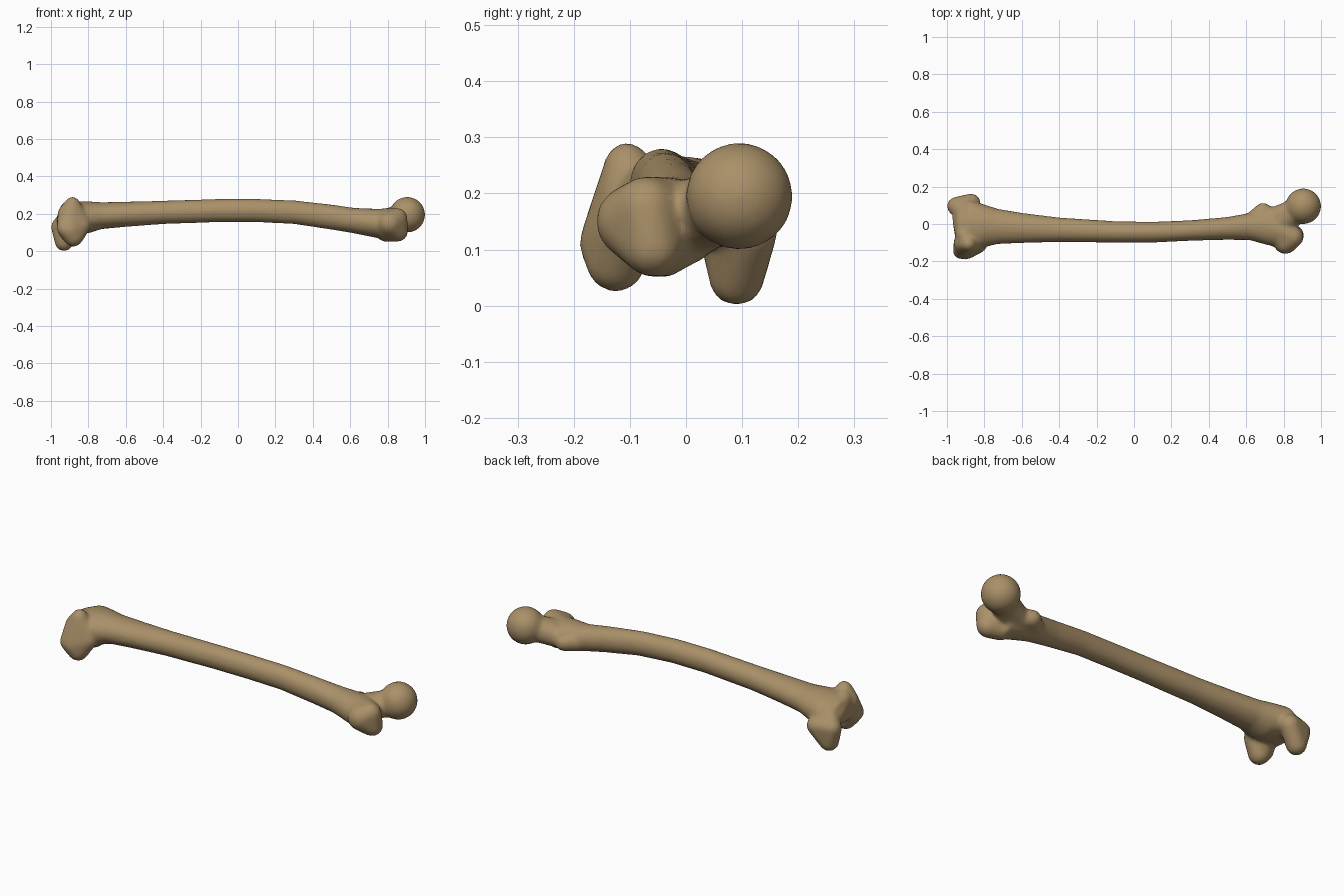
import bpy
import bmesh
from math import cos, sin, tau
from mathutils import Vector

cube = bpy.data.objects.get("Cube")
if cube:
    bpy.data.objects.remove(cube, do_unlink=True)

SIDES = 20
bm = bmesh.new()


def loft(sections):
    """Closed tube along x through oval sections (x, y min, y max, z min, z max)."""
    rings = []
    for x, y0, y1, z0, z1 in sections:
        ring = []
        for i in range(SIDES):
            a = tau * i / SIDES
            y = (y0 + y1) / 2 + (y1 - y0) / 2 * cos(a)
            z = (z0 + z1) / 2 + (z1 - z0) / 2 * sin(a)
            ring.append(bm.verts.new((x, y, z)))
        rings.append(ring)
    for a, b in zip(rings, rings[1:]):
        for i in range(SIDES):
            j = (i + 1) % SIDES
            bm.faces.new((a[i], a[j], b[j], b[i]))
    bm.faces.new(rings[0])
    bm.faces.new(rings[-1])


def lump(*balls):
    """Convex body wrapped round balls (x, y, z, radius)."""
    ball = bmesh.new()
    bmesh.ops.create_icosphere(ball, subdivisions=3, radius=1)
    unit = [v.co.copy() for v in ball.verts]
    ball.free()
    verts = [bm.verts.new(Vector((x, y, z)) + p * r)
             for x, y, z, r in balls for p in unit]
    bmesh.ops.convex_hull(bm, input=verts, use_existing_faces=False)
    loose = [v for v in bm.verts if not v.link_faces]
    bmesh.ops.delete(bm, geom=loose, context='VERTS')


# Bowed shaft, flaring at both ends
loft([
    (-.95, -.12, .08, .11, .24),
    (-.88, -.155, .13, .10, .265),
    (-.80, -.125, .105, .095, .267),
    (-.73, -.108, .082, .118, .262),
    (-.6, -.102, .06, .13, .265),
    (-.4, -.097, .035, .145, .27),
    (-.1, -.1, .015, .155, .28),
    (.1, -.1, .012, .155, .28),
    (.3, -.09, .02, .145, .272),
    (.5, -.085, .038, .115, .25),
    (.62, -.087, .06, .095, .232),
    (.72, -.115, .075, .075, .228),
    (.8, -.13, .06, .06, .225),
])

# Outer knuckle with its raised front ridge
lump((-.885, -.105, .25, .041), (-.9, -.13, .11, .06), (-.88, -.125, .077, .053),
     (-.915, -.1, .2, .05), (-.83, -.11, .14, .045), (-.925, -.145, .12, .043))

# Inner knuckle, longer and lower
lump((-.93, .09, .05, .05), (-.95, .095, .13, .05), (-.87, .113, .13, .05),
     (-.91, .06, .18, .048))

# Saddle between the knuckles
lump((-.91, -.06, .22, .045), (-.925, .03, .17, .047), (-.915, -.05, .15, .045))

# Large outer process beside the neck
lump((.81, -.095, .15, .066), (.85, -.07, .175, .056), (.855, -.06, .105, .054),
     (.79, -.04, .1, .05), (.78, -.03, .175, .055))

# Small inner process
lump((.69, .07, .15, .044), (.64, .02, .15, .05), (.74, .03, .15, .05))

# Neck and round head
lump((.77, 0, .155, .065), (.75, .03, .155, .06), (.88, .075, .185, .068))
lump((.905, .095, .195, .096))

bmesh.ops.recalc_face_normals(bm, faces=bm.faces[:])
mesh = bpy.data.meshes.new("long_bone")
bm.to_mesh(mesh)
bm.free()
bone = bpy.data.objects.new("long_bone", mesh)
bpy.context.collection.objects.link(bone)
bpy.context.view_layer.objects.active = bone
bone.select_set(True)

# Fuse the parts into one skin and soften the joins
fuse = bone.modifiers.new("fuse", 'REMESH')
fuse.mode = 'VOXEL'
fuse.voxel_size = .009
soften = bone.modifiers.new("soften", 'SMOOTH')
soften.factor = .5
soften.iterations = 10
thin = bone.modifiers.new("thin", 'DECIMATE')
thin.ratio = .25
for name in ("fuse", "soften", "thin"):
    bpy.ops.object.modifier_apply(modifier=name)

# Single bone colour
tan = bpy.data.materials.new("bone_tan")
tan.use_nodes = True
color = (.40, .28, .14, 1)
tan.diffuse_color = color
tan.node_tree.nodes["Principled BSDF"].inputs["Base Color"].default_value = color
bone.data.materials.clear()
bone.data.materials.append(tan)
bpy.ops.object.shade_smooth()
